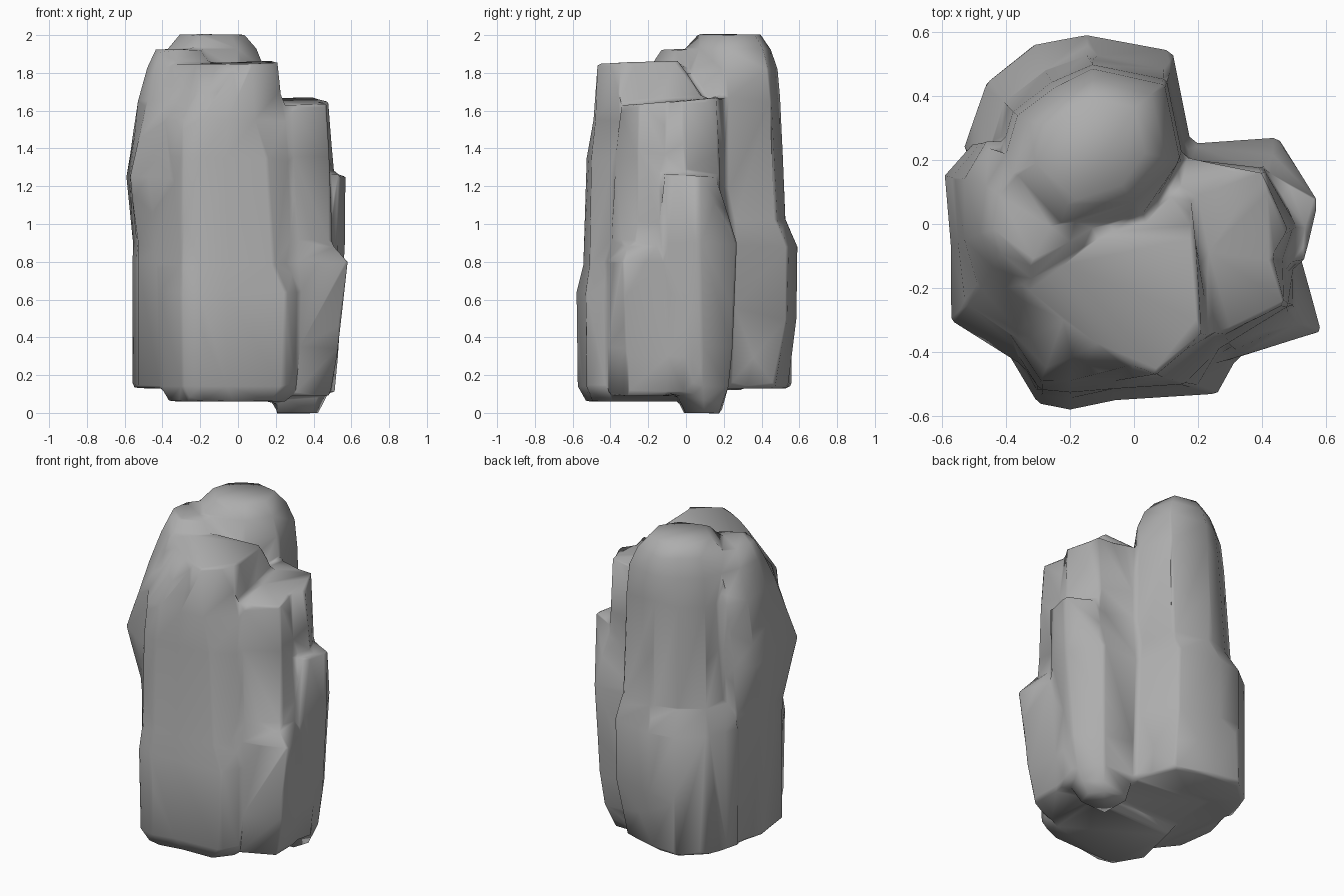
import bpy, bmesh, math
from mathutils import Vector

if "Cube" in bpy.data.objects:
    bpy.data.objects.remove(bpy.data.objects["Cube"])

stone = bpy.data.materials.new("grey stone")
stone.use_nodes = True
GREY = (0.42, 0.42, 0.42, 1)
stone.diffuse_color = GREY
stone.node_tree.nodes["Principled BSDF"].inputs["Base Color"].default_value = GREY

bm = bmesh.new()


def column(outlines, levels, tilt=(0, 0)):
    """Loft through outlines; each level is height, outline position, scale."""
    rings = []
    for height, position, scale in levels:
        index = min(int(position), len(outlines) - 2)
        outline = [Vector(a).lerp(Vector(b), position - index)
                   for a, b in zip(outlines[index], outlines[index + 1])]
        centre = sum(outline, Vector((0, 0))) / len(outline)
        ring = []
        for point in outline:
            offset = (point - centre) * scale
            spot = centre + offset
            lean = offset.dot(Vector(tilt)) if height == levels[-1][0] else 0
            ring.append(bm.verts.new((spot.x, spot.y, height + lean)))
        rings.append(ring)
    faces = [bm.faces.new(rings[0][::-1]), bm.faces.new(rings[-1])]
    for low, high in zip(rings, rings[1:]):
        for i in range(len(low)):
            j = (i + 1) % len(low)
            faces.append(bm.faces.new((low[i], low[j], high[j], high[i])))
    bmesh.ops.recalc_face_normals(bm, faces=faces)


# Solid core that ties the columns together
core = [(.2, -.3), (.2, .2), (-.3, .3), (-.35, -.3)]
column([core, core], [(.12, 0, 1), (1.6, 0, .9)])

# Tallest column at the back, with a rounded peak
column([[(.18, .22), (.08, .47), (-.15, .54), (-.31, .56), (-.46, .44), (-.53, .24), (-.3, -.1), (.1, 0)],
        [(.18, .24), (.12, .54), (-.15, .59), (-.31, .56), (-.46, .44), (-.53, .24), (-.3, -.1), (.1, 0)],
        [(.15, .2), (.1, .44), (-.13, .49), (-.25, .43), (-.37, .34), (-.42, .15), (-.25, -.06), (.03, .03)]],
       [(.13, 0, 1), (.5, .9, 1), (.88, 1, 1), (1.02, 1.6, 1), (1.65, 1.9, 1),
        (1.82, 2, .98), (1.93, 2, .82), (2.005, 2, .6)])

# Column on the right-hand side, bulging at mid height
column([[(-.5, .22), (-.56, .03), (-.54, -.1), (-.53, -.2), (-.36, -.4), (0, -.25), (0, .2)],
        [(-.5, .25), (-.59, .15), (-.57, -.07), (-.57, -.3), (-.36, -.43), (-.1, -.3), (-.1, .2)],
        [(-.46, .26), (-.53, .14), (-.53, -.05), (-.48, -.2), (-.36, -.34), (-.1, -.25), (-.1, .2)],
        [(-.4, .2), (-.46, .12), (-.48, -.03), (-.44, -.13), (-.32, -.19), (-.14, -.08), (-.1, .2)]],
       [(.13, 0, 1), (.8, 0, 1), (.9, .2, .95), (1.25, 1, 1.01), (1.45, 1.5, 1),
        (1.65, 2, 1), (1.83, 3, 1), (1.925, 3, .7)])

# Broad front column, its top corner worn into a slope
column([[(-.42, -.36), (-.3, -.56), (-.2, -.58), (-.06, -.55), (.26, -.53), (.33, -.4), (.3, 0), (-.35, 0)],
        [(-.43, -.28), (-.29, -.49), (-.2, -.49), (-.06, -.49), (.09, -.48), (.24, -.36), (.17, .17), (-.3, .05)],
        [(-.36, -.18), (-.22, -.3), (-.12, -.37), (0, -.44), (.07, -.47), (.21, -.35), (.19, -.04), (-.28, -.04)]],
       [(.06, .2, .84), (.14, 0, .97), (.64, 0, 1), (.78, .4, 1), (1.35, .6, 1),
        (1.55, 1, 1), (1.85, 2, 1)], tilt=(.03, .03))

# Flat-topped column on the left-hand side
column([[(.16, .2), (.41, .19), (.53, 0), (.5, -.12), (.5, -.26), (.31, -.4), (.1, -.2)],
        [(.15, .21), (.4, .16), (.48, -.02), (.43, -.1), (.47, -.25), (.27, -.35), (.1, -.2)]],
       [(.1, 0, .9), (.3, 0, 1), (.9, 0, 1), (1.35, .5, 1), (1.65, 1, 1)], tilt=(0, .08))

# Shoulder reaching the ground
column([[(.2, .19), (.37, .18), (.43, .1), (.4, -.01), (.2, -.02)],
        [(.17, .25), (.45, .27), (.57, .07), (.52, -.12), (.1, -.1)],
        [(.16, .2), (.42, .16), (.575, .07), (.53, -.12), (.1, -.1)]],
       [(-.003, 0, .95), (.14, .5, 1), (.35, .75, 1), (.9, 1, 1), (1.25, 2, 1)], tilt=(.05, -.05))

# Low corner buttress
column([[(.2, 0), (.2, -.42), (.3, -.42), (.5, -.31), (.5, -.1)],
        [(.2, 0), (.2, -.44), (.31, -.42), (.585, -.335), (.525, -.12)]],
       [(.09, 0, .92), (.3, .3, 1), (.8, 1, 1), (.9, .1, .9)])

mesh = bpy.data.meshes.new("rock")
bm.to_mesh(mesh)
bm.free()
mesh.materials.append(stone)
rock = bpy.data.objects.new("rock", mesh)
bpy.context.collection.objects.link(rock)
bpy.ops.object.select_all(action="DESELECT")
rock.select_set(True)
bpy.context.view_layer.objects.active = rock

# Fuse the columns into one weathered, low-poly stone
fuse = rock.modifiers.new("fuse", "REMESH")
fuse.mode = "VOXEL"
fuse.voxel_size = .016
wear = rock.modifiers.new("wear", "SMOOTH")
wear.factor = .5
wear.iterations = 3
facet = rock.modifiers.new("facet", "DECIMATE")
facet.ratio = .011
for modifier in ("fuse", "wear", "facet"):
    bpy.ops.object.modifier_apply(modifier=modifier)
bpy.ops.object.shade_smooth_by_angle(angle=math.radians(75))
